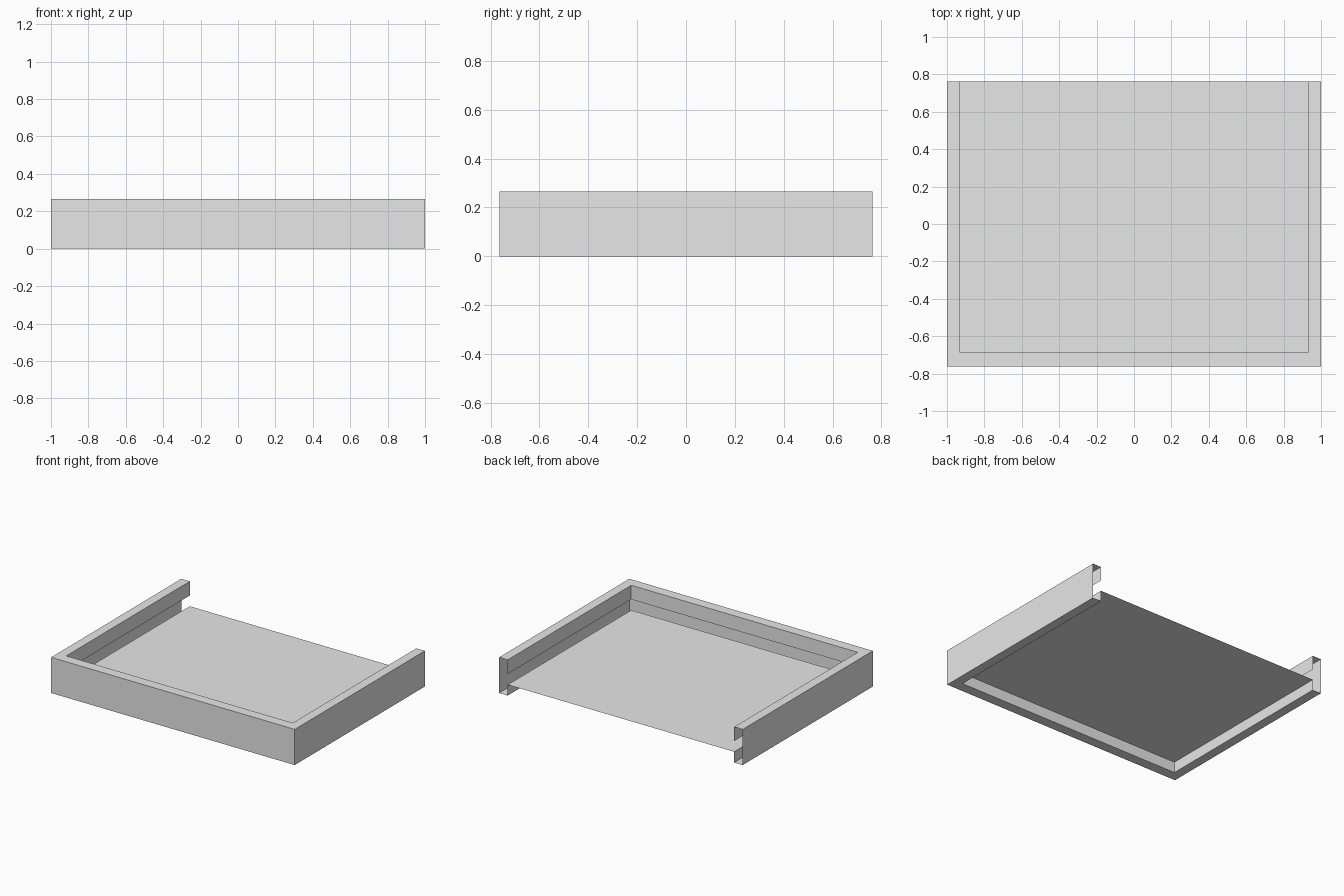
import bpy
import bmesh

cube = bpy.data.objects.get("Cube")
if cube:
    bpy.data.objects.remove(cube, do_unlink=True)

HALF_X, HALF_Y = 1.0, 0.763
RIM_X, RIM_Y = 0.07, 0.077
HEIGHT, FLOOR_Z, LIP_Z = 0.265, 0.08, 0.16

grey = bpy.data.materials.new("light grey")
grey.use_nodes = True
grey.diffuse_color = (0.8, 0.8, 0.8, 1)
grey.node_tree.nodes["Principled BSDF"].inputs["Base Color"].default_value = (0.8, 0.8, 0.8, 1)


def finish(name, bm):
    mesh = bpy.data.meshes.new(name)
    bm.to_mesh(mesh)
    bm.free()
    mesh.materials.append(grey)
    obj = bpy.data.objects.new(name, mesh)
    bpy.context.collection.objects.link(obj)


def path(inset, z):
    """Three-sided path, open at the back; inset 1 is the inner rim edge."""
    x, front = HALF_X - inset * RIM_X, -HALF_Y + inset * RIM_Y
    return [(-x, HALF_Y, z), (-x, front, z), (x, front, z), (x, HALF_Y, z)]


# Thin C-section frame swept around the left, front and right, with open ends
profile = [(1, LIP_Z), (1, HEIGHT), (0, HEIGHT), (0, 0), (1, 0), (1, FLOOR_Z)]
bm = bmesh.new()
rows = [[bm.verts.new(p) for p in path(*step)] for step in profile]
for a, b in zip(rows, rows[1:]):
    for j in range(3):
        bm.faces.new((a[j], b[j], b[j + 1], a[j + 1]))
finish("tray_frame", bm)

# Thin raised floor inside the rim
bm = bmesh.new()
bm.faces.new([bm.verts.new(p) for p in path(1, FLOOR_Z)])
finish("tray_floor", bm)
